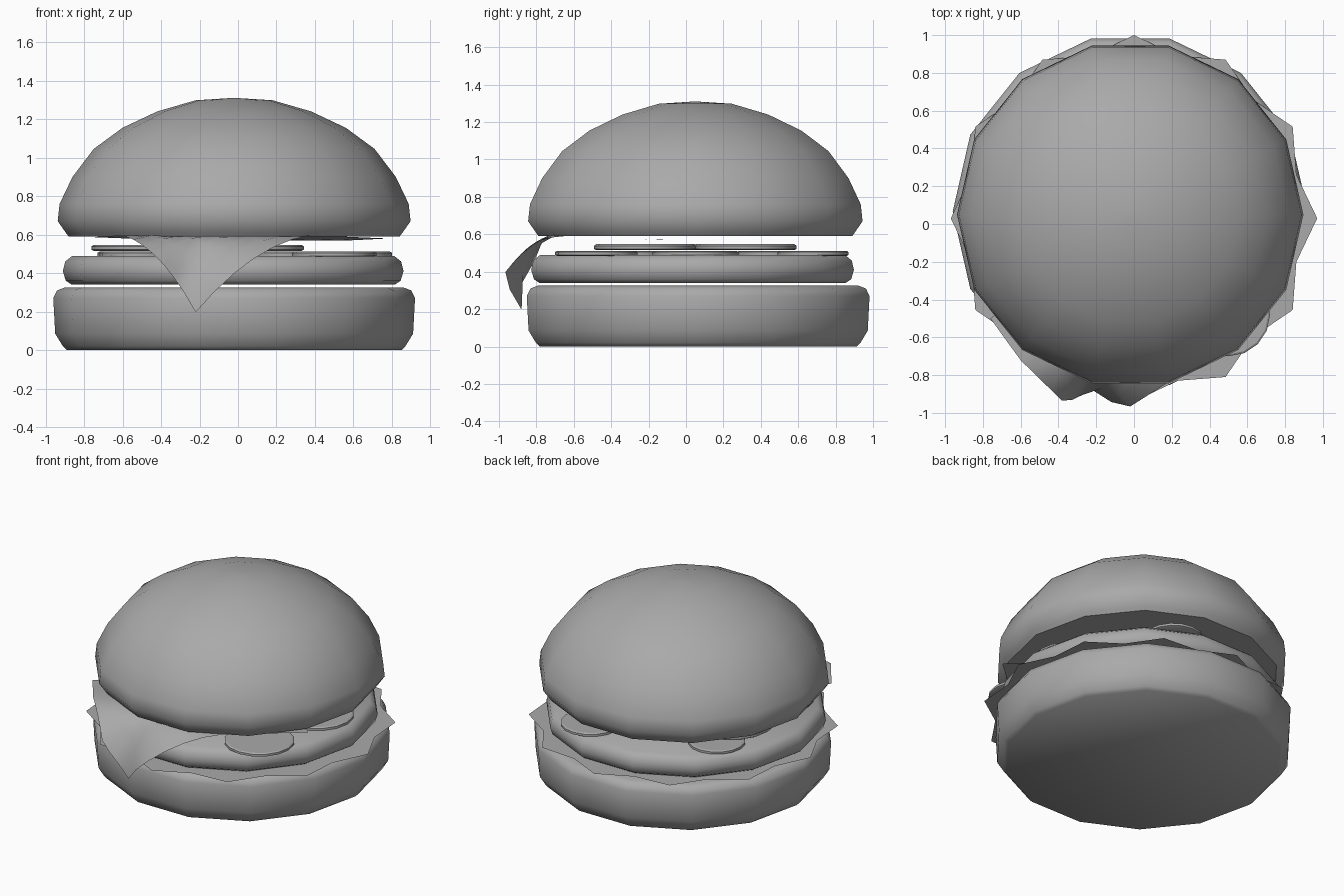
import bpy, bmesh, math

cube = bpy.data.objects.get("Cube")
if cube:
    bpy.data.objects.remove(cube, do_unlink=True)

grey = bpy.data.materials.new("plain_grey")
GREY = (0.4, 0.4, 0.4, 1)
grey.diffuse_color = GREY
grey.use_nodes = True
for node in grey.node_tree.nodes:
    if node.type == 'BSDF_PRINCIPLED':
        node.inputs["Base Color"].default_value = GREY


def finish(name, bm, angle=50):
    bmesh.ops.recalc_face_normals(bm, faces=bm.faces)
    mesh = bpy.data.meshes.new(name)
    bm.to_mesh(mesh)
    bm.free()
    mesh.materials.append(grey)
    obj = bpy.data.objects.new(name, mesh)
    bpy.context.collection.objects.link(obj)
    bpy.ops.object.select_all(action='DESELECT')
    obj.select_set(True)
    bpy.context.view_layer.objects.active = obj
    bpy.ops.object.shade_smooth_by_angle(angle=math.radians(angle))
    return obj


def lathe(name, center, profile, sides=14, angle=50):
    """Closed solid turned from (radius, height) pairs, bottom to top."""
    bm = bmesh.new()
    rings = []
    for r, z in profile:
        rings.append([bm.verts.new((center[0] + r * math.cos(a),
                                    center[1] + r * math.sin(a), z))
                      for a in (math.tau * i / sides for i in range(sides))])
    for low, high in zip(rings, rings[1:]):
        for i in range(sides):
            j = (i + 1) % sides
            bm.faces.new((low[i], low[j], high[j], high[i]))
    bm.faces.new(rings[0][::-1])
    bm.faces.new(rings[-1])
    return finish(name, bm, angle)


# Buns and patty
lathe("bottom_bun", (-0.02, 0.065),
      [(0.87, 0), (0.89, 0.02), (0.93, 0.085), (0.94, 0.27), (0.92, 0.31), (0.88, 0.325)])
lathe("patty", (-0.025, 0.035),
      [(0.84, 0.34), (0.87, 0.36), (0.885, 0.41), (0.873, 0.46), (0.835, 0.49)])
lathe("top_bun", (-0.02, 0.05),
      [(0.86, 0.59), (0.875, 0.61), (0.917, 0.67), (0.907, 0.76), (0.84, 0.9), (0.73, 1.045),
       (0.58, 1.155), (0.4, 1.24), (0.2, 1.298), (0.01, 1.31)])

# Flat leaf with twelve points
bm = bmesh.new()
leaf = []
for i in range(24):
    r = 0.89 if i % 2 else 0.97
    a = math.tau * i / 24
    leaf.append(bm.verts.new((r * math.cos(a), 0.03 + r * math.sin(a), 0.335)))
bm.faces.new(leaf)
finish("lettuce_leaf", bm)

# Slices resting on the patty
for i, (x, y) in enumerate([(-0.49, 0.2), (0.07, -0.22), (0.06, 0.32)]):
    lathe(f"tomato_slice_{i + 1}", (x, y),
          [(0.26, 0.515), (0.272, 0.522), (0.272, 0.538), (0.26, 0.547)], 16, 30)
for i, (x, y, r) in enumerate([(0.5, -0.48, 0.22), (0.57, 0.05, 0.23), (0.25, 0.68, 0.19),
                               (-0.55, 0.45, 0.18), (-0.5, -0.3, 0.22)]):
    lathe(f"pickle_slice_{i + 1}", (x, y),
          [(r - 0.01, 0.485), (r, 0.49), (r, 0.505), (r - 0.01, 0.511)], 16, 30)

# Square cheese slice whose front corner hangs over the edge
tip, right, back, left = (-0.22, -1.25), (0.78, -0.35), (0.2, 0.28), (-0.76, -0.5)
FOLD = -0.72
STEPS = 10
bm = bmesh.new()
grid = []
for i in range(STEPS + 1):
    row = []
    for j in range(STEPS + 1):
        u, v = i / STEPS, j / STEPS
        x, y = ((1 - u) * (1 - v) * tip[k] + u * (1 - v) * right[k]
                + u * v * back[k] + (1 - u) * v * left[k] for k in (0, 1))
        hang = max(0, FOLD - y)
        z = 0.597 - 0.2 * hang - 1.05 * hang ** 2
        if hang:
            flare = min(abs(x - tip[0]) / 0.16, 1) * min(hang / 0.36, 1)
            y = FOLD - 0.3 * hang - 0.145 * flare
        else:
            z -= 0.028 * min((y - FOLD) / 0.6, 1)
        row.append(bm.verts.new((x, y, z)))
    grid.append(row)
for a, b in zip(grid, grid[1:]):
    for j in range(STEPS):
        bm.faces.new((a[j], b[j], b[j + 1], a[j + 1]))
finish("cheese_slice", bm)
